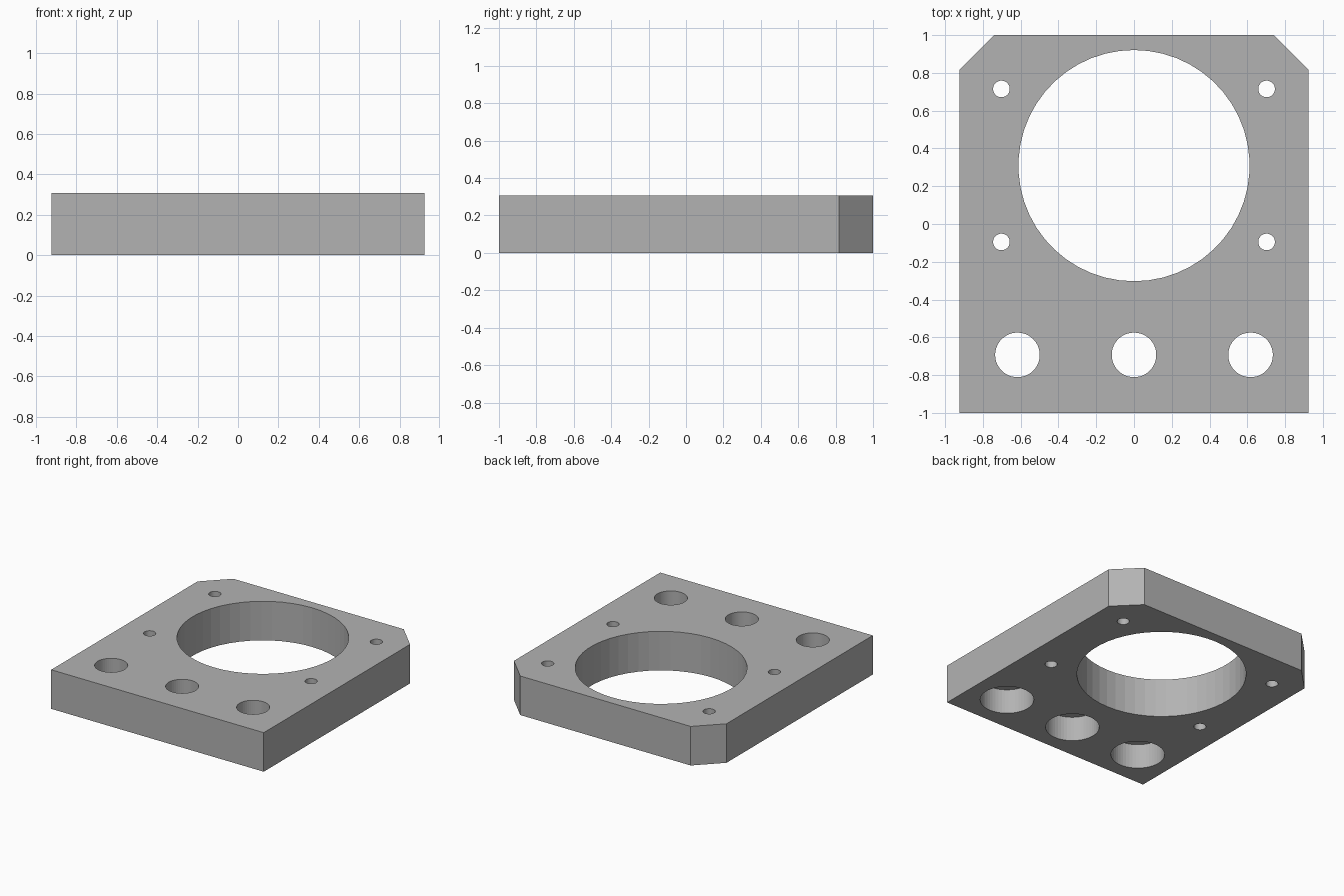
import bpy
import bmesh
from mathutils import Matrix

if "Cube" in bpy.data.objects:
    bpy.data.objects.remove(bpy.data.objects["Cube"], do_unlink=True)

HEIGHT = 0.307
SIDES = 50

grey = bpy.data.materials.new("plain_grey")
grey.use_nodes = True
colour = (0.45, 0.45, 0.45, 1)
grey.diffuse_color = colour
grey.node_tree.nodes["Principled BSDF"].inputs["Base Color"].default_value = colour


def add_object(name, bm):
    mesh = bpy.data.meshes.new(name)
    bm.to_mesh(mesh)
    bm.free()
    obj = bpy.data.objects.new(name, mesh)
    bpy.context.collection.objects.link(obj)
    mesh.materials.append(grey)
    return obj


def drill(target, name, centres, radius, bottom, top):
    """Cut round holes through the target between two heights."""
    bm = bmesh.new()
    for x, y in centres:
        bmesh.ops.create_cone(bm, cap_ends=True, segments=SIDES, radius1=radius,
                              radius2=radius, depth=top - bottom,
                              matrix=Matrix.Translation((x, y, (top + bottom) / 2)))
    cutter = add_object(name, bm)
    cutter.hide_render = True
    mod = target.modifiers.new(name, 'BOOLEAN')
    mod.operation = 'DIFFERENCE'
    mod.solver = 'EXACT'
    mod.object = cutter
    bpy.context.view_layer.objects.active = target
    bpy.ops.object.modifier_apply(modifier=name)
    bpy.data.objects.remove(cutter, do_unlink=True)


# Plate with two clipped back corners
half = [(0.924, -1), (0.924, 0.817), (0.741, 1)]
outline = half + [(-x, y) for x, y in reversed(half)]
bm = bmesh.new()
base = bm.faces.new([bm.verts.new((x, y, 0)) for x, y in outline])
raised = bmesh.ops.extrude_face_region(bm, geom=[base])
bmesh.ops.translate(bm, vec=(0, 0, HEIGHT),
                    verts=[v for v in raised["geom"] if isinstance(v, bmesh.types.BMVert)])
bmesh.ops.recalc_face_normals(bm, faces=bm.faces)
plate = add_object("mounting_plate", bm)

# Large opening, four screw holes, and three bolt holes widened from below
bolts = [(x, -0.693) for x in (-0.617, 0, 0.617)]
screws = [(x, y) for x in (-0.702, 0.702) for y in (0.715, -0.095)]
drill(plate, "large_opening", [(0, 0.309)], 0.612, -0.1, HEIGHT + 0.1)
drill(plate, "screw_holes", screws, 0.044, -0.1, HEIGHT + 0.1)
drill(plate, "bolt_holes", bolts, 0.118, -0.1, HEIGHT + 0.1)
drill(plate, "bolt_recesses", bolts, 0.194, -0.1, 0.195)
